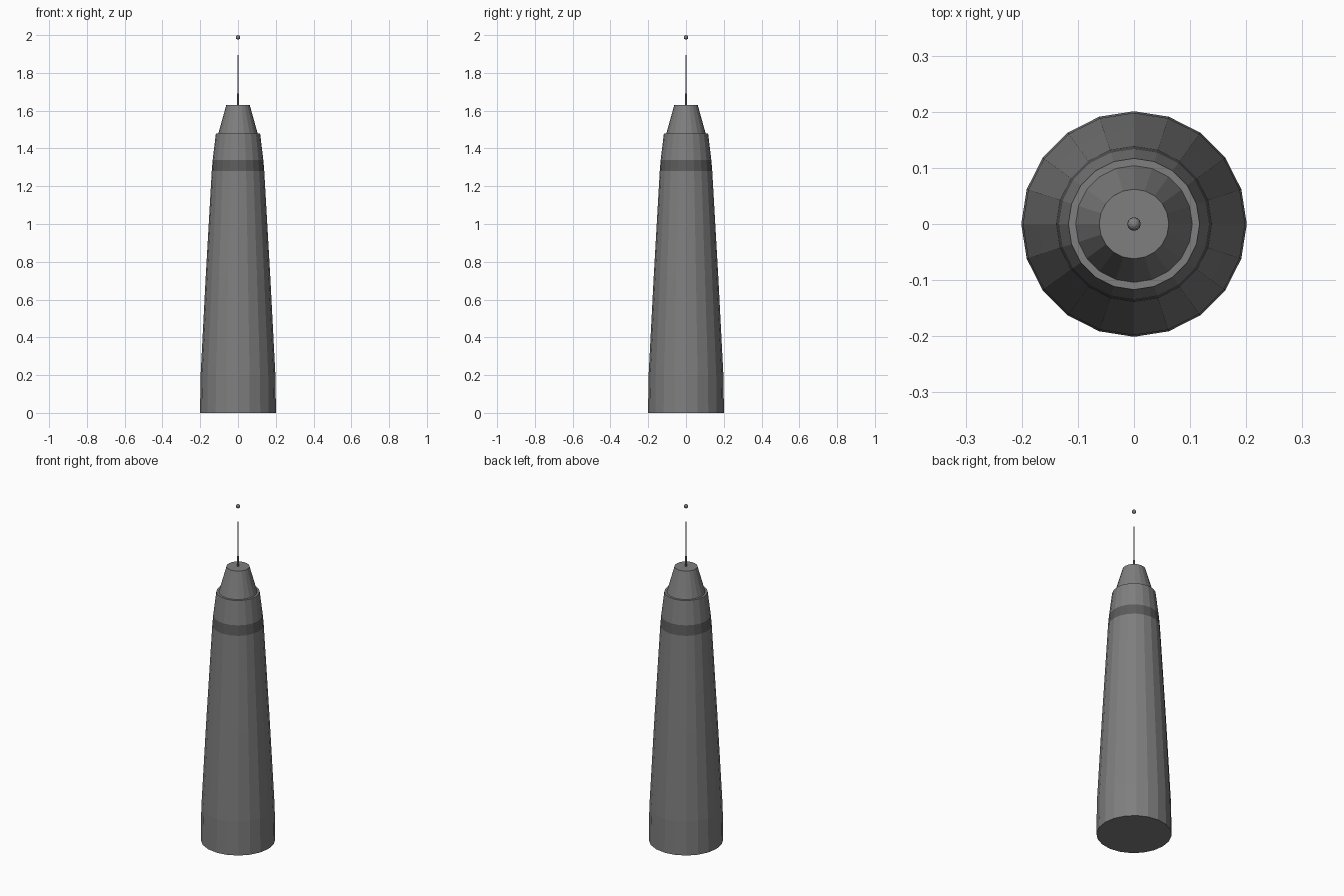
import bpy, bmesh
from math import cos, sin, tau

if "Cube" in bpy.data.objects:
    bpy.data.objects.remove(bpy.data.objects["Cube"])


def material(name, v):
    m = bpy.data.materials.new(name)
    m.diffuse_color = (v, v, v, 1)
    m.use_nodes = True
    m.node_tree.nodes["Principled BSDF"].inputs["Base Color"].default_value = m.diffuse_color
    return m


grey = material("dark_grey", 0.21)
dark = material("darker_band", 0.105)


def lathe(name, profile, sides=20, caps=True, mat=grey):
    """Revolve (radius, z) points around the z axis."""
    bm = bmesh.new()
    rings = [[bm.verts.new((r * cos(tau * i / sides), r * sin(tau * i / sides), z))
              for i in range(sides)] for r, z in profile]
    for a, b in zip(rings, rings[1:]):
        for i in range(sides):
            j = (i + 1) % sides
            bm.faces.new((a[i], a[j], b[j], b[i]))
    if caps:
        bm.faces.new(rings[0][::-1])
        bm.faces.new(rings[-1])
    me = bpy.data.meshes.new(name)
    bm.to_mesh(me)
    bm.free()
    me.materials.append(mat)
    ob = bpy.data.objects.new(name, me)
    bpy.context.collection.objects.link(ob)
    return ob


# Tapering tower shaft, with the faces between z 1.28 and 1.34 as a dark band
shaft = lathe("tower_shaft", [(0.201, 0), (0.198, 0.2), (0.171, 0.72), (0.139, 1.28),
                              (0.134, 1.34), (0.117, 1.48)])
shaft.data.materials.append(dark)
for p in shaft.data.polygons:
    if 1.28 < p.center.z < 1.34:
        p.material_index = 1

# Stepped-in crown
lathe("crown", [(0.104, 1.48), (0.062, 1.63)])
# Antenna: thick socket and thin rod
lathe("antenna_socket", [(0.005, 1.63), (0.005, 1.69)], sides=8)
lathe("antenna_rod", [(0.003, 1.69), (0.003, 1.895)], sides=8)

# Beacon floating at the tip
bpy.ops.mesh.primitive_uv_sphere_add(segments=12, ring_count=8, radius=0.012,
                                     location=(0, 0, 1.988))
beacon = bpy.context.object
beacon.name = "beacon"
beacon.data.materials.append(grey)
